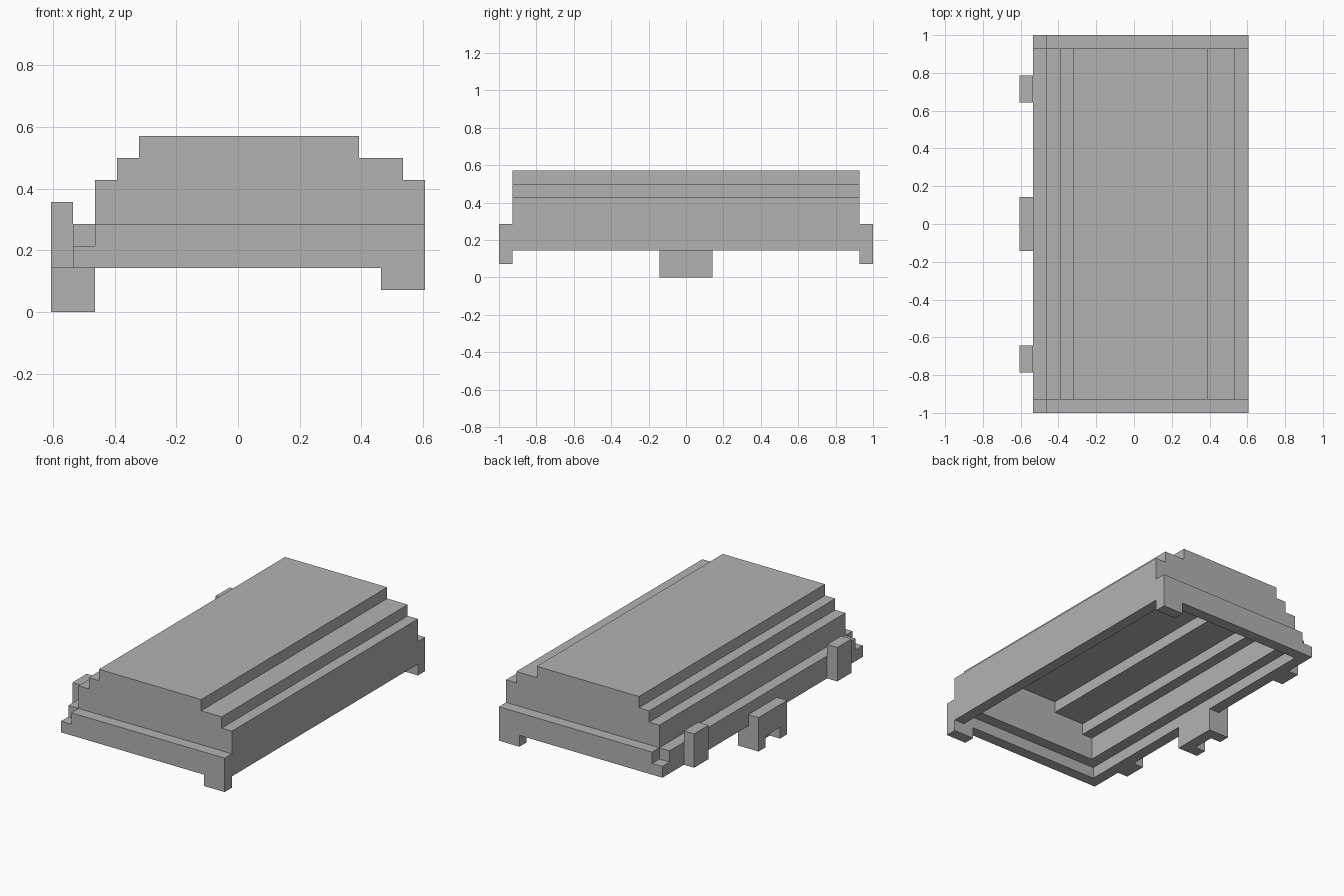
import bpy
import bmesh
from mathutils import Vector

cube = bpy.data.objects.get("Cube")
if cube:
    bpy.data.objects.remove(cube, do_unlink=True)

U = 1 / 14                          # one block of the stepped design
ORIGIN = Vector((8.5, 14, 0))       # block coordinates of the model's centre

grey = bpy.data.materials.new("plain_grey")
grey.use_nodes = True
colour = (0.45, 0.45, 0.45, 1)
grey.diffuse_color = colour
grey.node_tree.nodes["Principled BSDF"].inputs["Base Color"].default_value = colour


def prism(name, profile, start, end, axis="y"):
    """Extrude a profile, given in blocks, along y (x-z profile) or x (y-z profile)."""
    def place(a, b, along):
        p = (a, along, b) if axis == "y" else (along, a, b)
        return (Vector(p) - ORIGIN) * U

    bm = bmesh.new()
    face = bm.faces.new([bm.verts.new(place(a, b, start)) for a, b in profile])
    extruded = bmesh.ops.extrude_face_region(bm, geom=[face], use_keep_orig=True)
    moved = [g for g in extruded["geom"] if isinstance(g, bmesh.types.BMVert)]
    shift = place(0, 0, end) - place(0, 0, start)
    bmesh.ops.translate(bm, verts=moved, vec=shift)
    bmesh.ops.recalc_face_normals(bm, faces=bm.faces)
    mesh = bpy.data.meshes.new(name)
    bm.to_mesh(mesh)
    bm.free()
    mesh.materials.append(grey)
    obj = bpy.data.objects.new(name, mesh)
    bpy.context.collection.objects.link(obj)
    return obj


def rect(a0, a1, b0, b1):
    return [(a0, b0), (a1, b0), (a1, b1), (a0, b1)]


# Stepped outside, shared by the hollow body and its end walls
outside = [(16, 2), (17, 2), (17, 6), (16, 6), (16, 7), (14, 7), (14, 8), (4, 8),
           (4, 7), (3, 7), (3, 6), (2, 6), (2, 4), (1, 4), (1, 2), (2, 2), (2, 3)]
# Stepped ceiling of the cavity
inside = [(3, 3), (3, 5), (4, 5), (4, 6), (7, 6), (7, 7),
          (12, 7), (12, 6), (15, 6), (15, 5), (16, 5)]
# End flange with a low corner on one side and a foot on the other
flange = [(1, 2), (15, 2), (15, 1), (17, 1), (17, 4), (2, 4), (2, 3), (1, 3)]

prism("hollow_body", outside + inside, 2, 26)

# Ends and small side blocks, mirrored front to back
for side, mirror in (("front", lambda j: j), ("back", lambda j: 28 - j)):
    prism(side + "_end_wall", outside + [(16, 3)], mirror(1), mirror(2))
    prism(side + "_flange", flange, mirror(0), mirror(1))
    prism(side + "_side_block", rect(0, 1, 2, 5), mirror(3), mirror(5))

# Clasp in the middle of the side: a plate with a notched front
prism("clasp_plate", rect(12, 16, 0, 2), 1, 2, axis="x")
notched = [(12, 0), (13, 0), (13, 1), (15, 1), (15, 0), (16, 0), (16, 3), (12, 3)]
prism("clasp_front", notched, 0, 1, axis="x")
